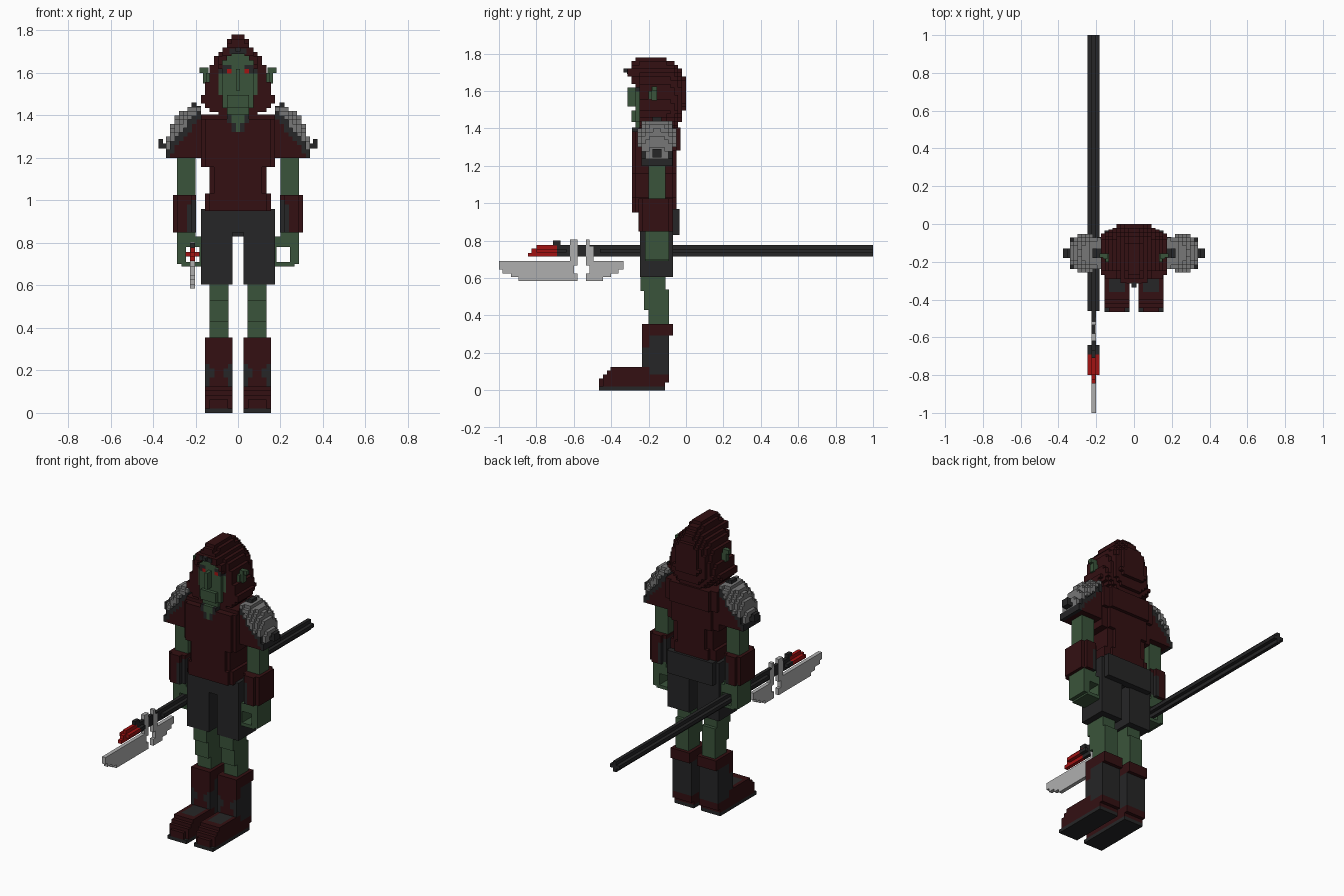
import bpy, bmesh
from mathutils import Vector

if "Cube" in bpy.data.objects:
    bpy.data.objects.remove(bpy.data.objects["Cube"])

V = 0.0206  # voxel size
COLOURS = [("maroon cloth", (0.033, 0.005, 0.006)), ("green skin", (0.042, 0.088, 0.043)),
           ("dark leather", (0.019, 0.019, 0.020)), ("armour grey", (0.185, 0.185, 0.185)),
           ("pale steel", (0.43, 0.43, 0.43)), ("bright red", (0.36, 0.006, 0.006))]
MAROON, GREEN, DARK, GREY, STEEL, RED = range(6)
MATS = []
for name, rgb in COLOURS:
    m = bpy.data.materials.new(name)
    m.use_nodes = True
    m.diffuse_color = (*rgb, 1)
    bsdf = m.node_tree.nodes["Principled BSDF"]
    bsdf.inputs["Base Color"].default_value = (*rgb, 1)
    bsdf.inputs["Roughness"].default_value = 0.9
    MATS.append(m)


def finish(bm, name):
    bmesh.ops.recalc_face_normals(bm, faces=bm.faces)
    me = bpy.data.meshes.new(name)
    bm.to_mesh(me)
    bm.free()
    for m in MATS:
        me.materials.append(m)
    ob = bpy.data.objects.new(name, me)
    bpy.context.collection.objects.link(ob)
    return ob


def pair(build, name, *args):
    """Build a part on both sides of the body."""
    build("left_" + name, *args, 1)
    build("right_" + name, *args, -1)


def boxes(name, specs, side=1):
    """One object made of boxes: (colour, x0, x1, y0, y1, z0, z1)."""
    bm = bmesh.new()
    for col, x0, x1, y0, y1, z0, z1 in specs:
        vs = bmesh.ops.create_cube(bm, size=1)["verts"]
        for v in vs:
            v.co = Vector((side * (x0 + (v.co.x + .5) * (x1 - x0)),
                           y0 + (v.co.y + .5) * (y1 - y0), z0 + (v.co.z + .5) * (z1 - z0)))
        for f in {f for v in vs for f in v.link_faces}:
            f.material_index = col
    return finish(bm, name)


def voxels(name, lo, hi, rule, side=1):
    """Fill a grid by rule(x, y, z) -> colour or None, keeping only outer faces."""
    n = [max(1, round((b - a) / V)) for a, b in zip(lo, hi)]
    s = [(b - a) / k for a, b, k in zip(lo, hi, n)]
    cells = {}
    for i in range(n[0]):
        for j in range(n[1]):
            for k in range(n[2]):
                c = rule(*(lo[a] + (q + .5) * s[a] for a, q in enumerate((i, j, k))))
                if c is not None:
                    cells[i, j, k] = c
    bm = bmesh.new()
    for cell, col in cells.items():
        for a in range(3):
            for d in (0, 1):
                nb = list(cell)
                nb[a] += 2 * d - 1
                if tuple(nb) in cells:
                    continue
                b, c = (a + 1) % 3, (a + 2) % 3
                vs = []
                for db, dc in ((0, 0), (1, 0), (1, 1), (0, 1)):
                    p = list(cell)
                    p[a] += d
                    p[b] += db
                    p[c] += dc
                    q = [lo[t] + p[t] * s[t] for t in range(3)]
                    vs.append(bm.verts.new((side * q[0], q[1], q[2])))
                # outward winding, reversed on the mirrored side
                f = bm.faces.new(vs if (d == 1) == (side == 1) else vs[::-1])
                f.material_index = col
    bmesh.ops.remove_doubles(bm, verts=bm.verts, dist=1e-4)
    return finish(bm, name)


def lerp(table, t):
    if t <= table[0][0]:
        return table[0][1]
    for (a, p), (b, q) in zip(table, table[1:]):
        if t <= b:
            return p + (q - p) * (t - a) / (b - a)
    return table[-1][1]


# Boots: dark sole, stepped toe, shaft with dark back and a maroon cuff
TOE = [(-.465, .06), (-.44, .085), (-.42, .105), (-.38, .13)]


def boot(x, y, z):
    off = abs(x - .09)
    if z < .025:
        return DARK if y < -.115 else None
    if y < -.245:
        if z > lerp(TOE, y) or (off > .05 and y < -.44):
            return None
        return DARK if z > .1 and off < .035 and y > -.37 else MAROON
    if y > (-.115 if z < .05 else -.09 if z < .3 else -.07):
        return None
    if z > .3:
        return MAROON
    if y > -.2 and z > .08:
        return DARK
    return DARK if .1 < z < .24 and off > .02 + abs(z - .19) * .5 else MAROON


pair(voxels, "boot", (.025, -.465, 0), (.155, -.07, .355), boot)

# Legs and shorts
pair(boxes, "leg", [(GREEN, .045, .135, -.2, -.09, .34, .45), (GREEN, .045, .135, -.225, -.09, .43, .54),
                    (GREEN, .045, .135, -.242, -.11, .53, .63)])
pair(boxes, "shorts_leg", [(DARK, .027, .175, -.245, -.07, .605, .86)])
boxes("shorts_waist", [(DARK, -.175, .175, -.245, -.07, .85, .96), (DARK, -.155, .155, -.08, -.035, .83, .97)])


# Tunic with an open V collar
def tunic(x, y, z):
    ax = abs(x)
    w = .155 if z < 1.04 else .135 if z < 1.16 else .175
    back = -.03 if z > 1.28 else -.05
    if ax > w or y > back or (y > back - V and ax > w - .04) or (y < -.27 and ax > w - .03):
        return None
    if z > 1.38 and y < -.25 and ax > .06:
        return None
    if y < -.25 and z > 1.33:
        v = (z - 1.32) * .5
        return GREEN if ax < v else DARK if ax < v + .021 else MAROON
    return MAROON


voxels("tunic", (-.175, -.29, .95), (.175, -.03, 1.405), tunic)

# Hood and face share one rule; tables run along the height
WIDTH = [(1.40, .09), (1.43, .13), (1.46, .165), (1.49, .175), (1.51, .16), (1.56, .142), (1.62, .132),
         (1.66, .115), (1.70, .085), (1.74, .052), (1.78, .02)]
FRONT = [(1.40, -.24), (1.58, -.24), (1.66, -.29), (1.70, -.31), (1.73, -.30), (1.78, -.27)]
BACK = [(1.40, -.04), (1.45, -.025), (1.52, 0), (1.66, 0), (1.70, -.02), (1.74, -.05), (1.78, -.11)]
FACE_W = [(1.40, .04), (1.45, .07), (1.51, .09), (1.60, .09), (1.66, .06), (1.69, .03)]


def head(x, y, z):
    ax = abs(x)
    if ax < lerp(FACE_W, z) and z < 1.69 and y < -.2:
        front = -.27 if ax < .065 else -.25
        if ax < .02 and 1.52 < z < 1.61:
            front = -.312          # nose
        elif ax < .045 and 1.44 < z < 1.50:
            front = -.295          # jaw
        if y < front:
            return None
        if .03 < ax < .055 and 1.602 < z < 1.628:
            return RED
        if .022 < ax and 1.60 < z < 1.655 and z < 1.615 + ax * .5:
            return DARK
        return GREEN
    w, f, b = lerp(WIDTH, z), lerp(FRONT, z), lerp(BACK, z)
    if ax > w or y < f or y > b:
        return None
    mid = -.15
    if y > mid and (ax / w) ** 2.6 + ((y - mid) / (b - mid)) ** 2.6 > 1.05:
        return None
    if y < -.25 and ax > w * .8:
        return None
    return MAROON


voxels("hooded_head", (-.175, -.312, 1.395), (.175, 0, 1.78), head)
boxes("hood_peak", [(DARK, -.04, .04, -.315, -.29, 1.69, 1.715), (DARK, -.012, .012, -.335, -.31, 1.70, 1.72)])
pair(boxes, "ear", [(GREEN, .12, .15, -.20, -.155, 1.53, 1.60), (GREEN, .14, .165, -.185, -.155, 1.55, 1.625),
                    (GREEN, .16, .182, -.178, -.155, 1.60, 1.625)])


# Shoulder: sleeve, dark slanting trim, and stepped armour dome
def shoulder(x, y, z):
    f = (z - 1.395) + (x - .19) * 1.2
    dome = ((x - .18) / .16) ** 2 + ((z - 1.21) / .235) ** 2
    q = abs(y + .155) / .1
    if f > .02:
        return GREY if dome + q ** 3 * .45 < 1.05 else None
    if q > .92 or dome > 1.05:
        return None
    return DARK if f > -.025 else MAROON


pair(voxels, "shoulder", (.175, -.258, 1.2), (.34, -.052, 1.44), shoulder)
pair(boxes, "shoulder_spikes", [(DARK, .175, .198, -.235, -.07, 1.37, 1.42), (DARK, .175, .202, -.18, -.13, 1.41, 1.445),
                                (DARK, .195, .22, -.18, -.13, 1.43, 1.46), (DARK, .315, .375, -.18, -.13, 1.245, 1.267),
                                (DARK, .353, .375, -.18, -.13, 1.26, 1.29)])

# Arms, gauntlets with dark inner lining, and ring-shaped gripping hands
pair(boxes, "upper_arm", [(GREEN, .2, .288, -.2, -.11, 1.0, 1.22)])


def gauntlet(x, y, z):
    corner = (y < -.24 or y > -.09) and (x > .285 or x < .21)
    if corner:
        return None
    return DARK if ((x - .19) / .057) ** 2 + ((z - .915) / .085) ** 2 < 1 else MAROON


pair(voxels, "gauntlet", (.197, -.255, .85), (.307, -.07, 1.025), gauntlet)
pair(boxes, "hand", [(GREEN, .2, .288, -.22, -.09, .78, .86), (GREEN, .245, .288, -.22, -.09, .70, .79),
                     (GREEN, .175, .265, -.22, -.09, .69, .71), (GREEN, .16, .182, -.22, -.09, .705, .83),
                     (GREEN, .17, .21, -.22, -.09, .78, .83)])

# Polearm: cross-section shaft, thin neck, red tip
X, Z = -.214, .746


def bar(col, y0, y1, r=.032, t=.0105):
    return [(col, X - r, X + r, y0, y1, Z - t, Z + t), (col, X - t, X + t, y0, y1, Z - r, Z + r)]


boxes("polearm_shaft", bar(DARK, -.46, 1) + bar(DARK, -.65, -.45, .031, .0104)[1:]
      + bar(DARK, -.69, -.64) + [(DARK, X - .0105, X + .0105, -.71, -.67, .775, .8)])
boxes("polearm_tip", bar(RED, -.80, -.69) + [(RED, X - .011, X + .011, -.825, -.79, .714, .757),
                                             (RED, X - .011, X + .011, -.845, -.82, .714, .735)])


# Blades: stepped outlines given thickness across the shaft
def plate(name, outline, t=.0115):
    bm = bmesh.new()
    face = bm.faces.new([bm.verts.new((X - t, y, z)) for y, z in outline])
    ext = bmesh.ops.extrude_face_region(bm, geom=[face])["geom"]
    for v in ext:
        if isinstance(v, bmesh.types.BMVert):
            v.co.x += 2 * t
    for f in bm.faces:
        f.material_index = STEEL
    return finish(bm, name)


plate("front_blade", [(-1, .69), (-1, .647), (-.98, .647), (-.98, .625), (-.935, .625), (-.935, .605),
                      (-.895, .605), (-.895, .585), (-.58, .585), (-.58, .625), (-.6, .625), (-.6, .668),
                      (-.58, .668), (-.58, .805), (-.62, .805), (-.62, .69)])
plate("rear_blade", [(-.535, .585), (-.445, .585), (-.445, .605), (-.4, .605), (-.4, .625), (-.36, .625),
                     (-.36, .647), (-.335, .647), (-.335, .69), (-.495, .69), (-.495, .77), (-.515, .77),
                     (-.515, .805), (-.535, .805), (-.535, .668), (-.515, .668), (-.515, .625), (-.535, .625)])
